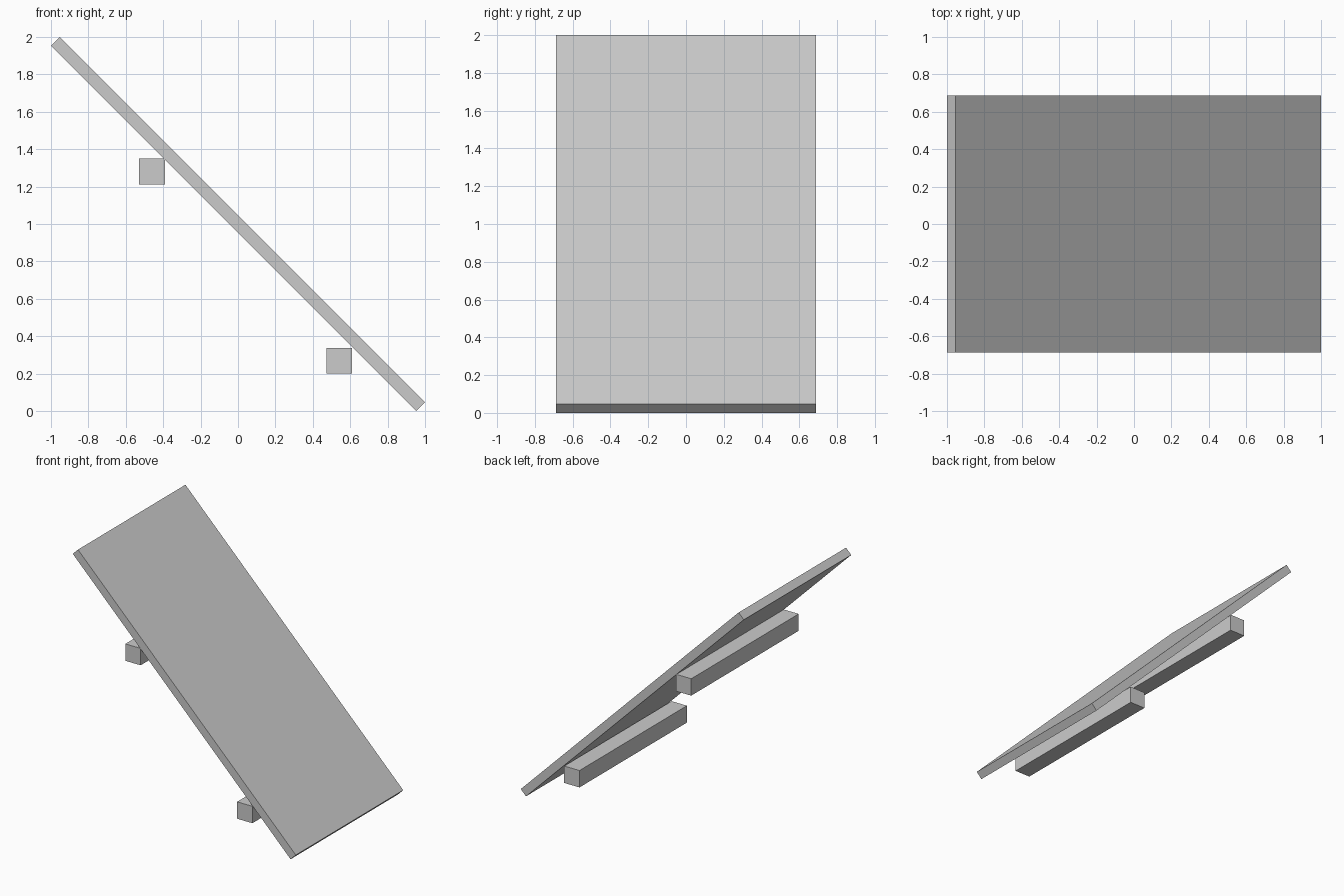
import bpy
from math import radians, sqrt

if "Cube" in bpy.data.objects:
    bpy.data.objects.remove(bpy.data.objects["Cube"])

WIDTH = 1.376


def box(name, center, size, tilt=0.0):
    bpy.ops.mesh.primitive_cube_add(size=1, location=center)
    ob = bpy.context.object
    ob.name = name
    ob.scale = size
    bpy.ops.object.transform_apply(location=False, rotation=False, scale=True)
    ob.rotation_euler.y = radians(tilt)
    return ob


# sloping panel, tilted 45 degrees down towards +x
thickness = 0.066
box("sloping_panel", (0, 0, 1), (2 * sqrt(2) - thickness, WIDTH, thickness), 45)

# square support beams under the panel
for name, x, z in (("upper_beam", -0.46, 1.281), ("lower_beam", 0.542, 0.269)):
    box(name, (x, 0, z), (0.137, WIDTH, 0.137))
